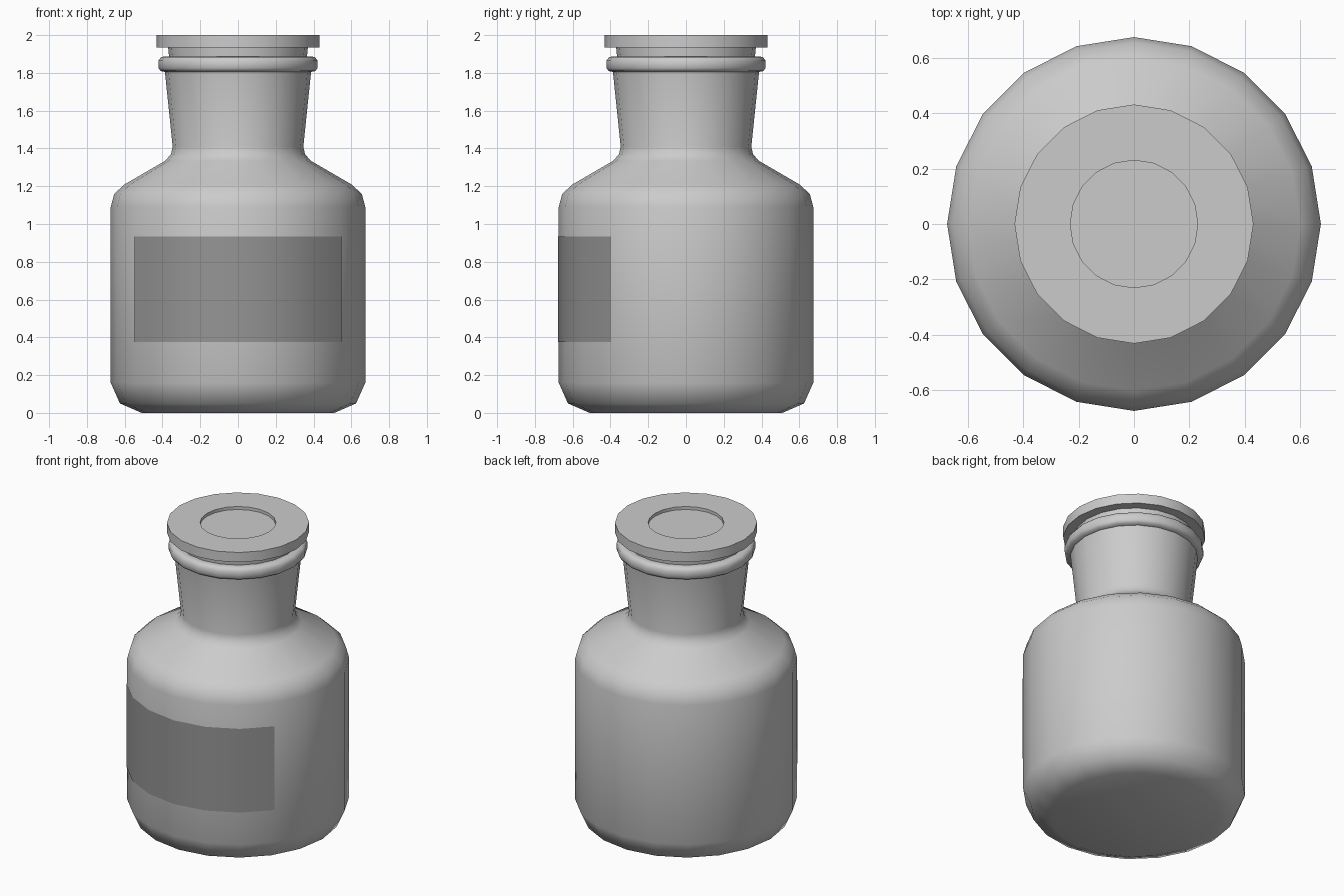
import bpy, math
from math import sin, cos, radians

if "Cube" in bpy.data.objects:
    bpy.data.objects.remove(bpy.data.objects["Cube"])

SIDES = 20


def lathe(name, profile, first=0, steps=SIDES, smooth=45):
    """Revolve (radius, z) points, listed bottom to top on the outside."""
    closed = steps == SIDES
    cols = steps if closed else steps + 1
    verts, rings, faces = [], [], []
    for r, z in profile:
        ring = []
        for i in range(cols):
            a = radians(first + i * 360 / SIDES)
            ring.append(len(verts))
            verts.append((r * cos(a), r * sin(a), z))
        rings.append(ring)
    for lo, hi in zip(rings, rings[1:]):
        for i in range(steps):
            j = (i + 1) % cols
            faces.append((lo[i], lo[j], hi[j], hi[i]))
    if closed:
        faces.append(tuple(reversed(rings[0])))
        faces.append(tuple(rings[-1]))
    mesh = bpy.data.meshes.new(name)
    mesh.from_pydata(verts, [], faces)
    mesh.update()
    ob = bpy.data.objects.new(name, mesh)
    bpy.context.collection.objects.link(ob)
    bpy.ops.object.select_all(action='DESELECT')
    bpy.context.view_layer.objects.active = ob
    ob.select_set(True)
    bpy.ops.object.shade_smooth_by_angle(angle=radians(smooth))
    return ob


# Bottle: rounded base, straight wall, sloped shoulder, flared neck, rolled lip
lathe("bottle", [
    (0.51, 0.0), (0.625, 0.05), (0.674, 0.16),
    (0.674, 1.09), (0.655, 1.16), (0.60, 1.21),
    (0.385, 1.335), (0.355, 1.37), (0.346, 1.41),
    (0.387, 1.805), (0.41, 1.81), (0.421, 1.825), (0.421, 1.865),
    (0.408, 1.883), (0.385, 1.888), (0.362, 1.885), (0.325, 1.41)])

# Stopper: tapered plug, wide flange and shallow recess on top
lathe("stopper", [
    (0.32, 1.42), (0.37, 1.935), (0.431, 1.935), (0.431, 2.0),
    (0.23, 2.0), (0.23, 1.98)], smooth=30)

# Paper label wrapped around the front of the wall
label = lathe("label", [(0.677, 0.375), (0.677, 0.935)], first=216, steps=6)
dark = bpy.data.materials.new("dark_label")
dark.diffuse_color = (0.3, 0.3, 0.3, 1)
dark.use_nodes = True
dark.node_tree.nodes["Principled BSDF"].inputs["Base Color"].default_value = dark.diffuse_color
label.data.materials.append(dark)
